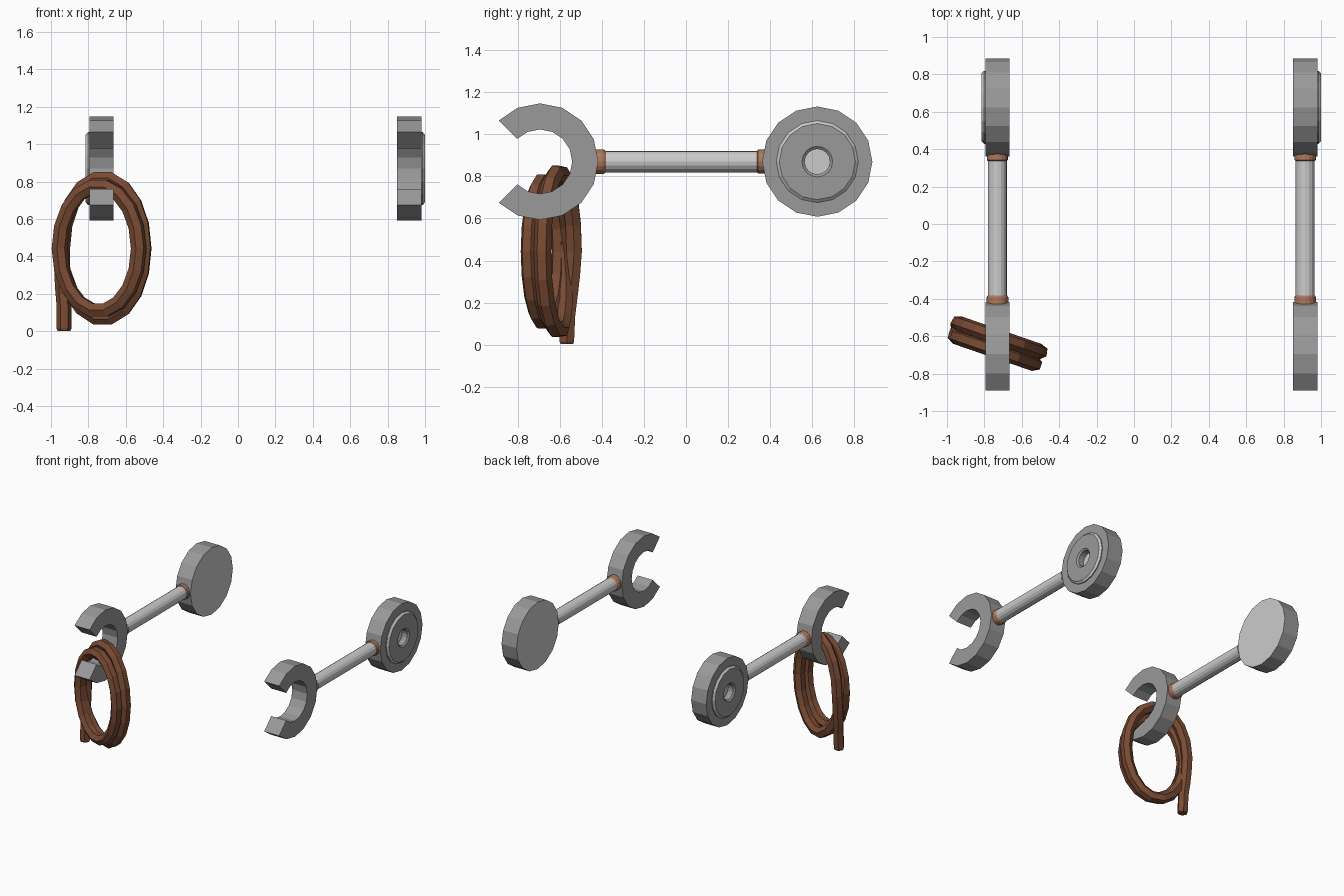
import bpy, bmesh
from math import sin, cos, pi, radians
from mathutils import Vector

if "Cube" in bpy.data.objects:
    bpy.data.objects.remove(bpy.data.objects["Cube"])

ZC = 0.87  # height of the rod axis


def material(name, rgb):
    m = bpy.data.materials.new(name)
    m.diffuse_color = (*rgb, 1)
    m.use_nodes = True
    m.node_tree.nodes["Principled BSDF"].inputs["Base Color"].default_value = m.diffuse_color
    return m


COPPER = material("copper", (0.42, 0.19, 0.11))
ROPE = material("brown_rope", (0.19, 0.07, 0.033))
IRON = material("dark_iron", (0.32, 0.32, 0.32))
STEEL = material("steel", (0.6, 0.6, 0.6))


def finish(name, bm, *mats):
    bmesh.ops.remove_doubles(bm, verts=bm.verts, dist=1e-5)
    bmesh.ops.recalc_face_normals(bm, faces=bm.faces)
    me = bpy.data.meshes.new(name)
    for m in mats:
        me.materials.append(m)
    bm.to_mesh(me)
    bm.free()
    ob = bpy.data.objects.new(name, me)
    bpy.context.collection.objects.link(ob)
    return ob


def lathe(name, profile, place, *mats, second=(), n=16):
    """Revolve (radius, along) pairs; bands listed in second use the second material."""
    bm = bmesh.new()
    rings = []
    for r, h in profile:
        if r == 0:
            rings.append([bm.verts.new(place(h, 0, 0))] * n)
        else:
            rings.append([bm.verts.new(place(h, r * cos(2 * pi * i / n), r * sin(2 * pi * i / n)))
                          for i in range(n)])
    for band, (p, q) in enumerate(zip(rings, rings[1:])):
        for i in range(n):
            j = (i + 1) % n
            f = bm.faces.new(list(dict.fromkeys((p[i], p[j], q[j], q[i]))))
            f.material_index = int(band in second)
    return finish(name, bm, *mats)


def hook(name, x, y, ro, ri, half):
    # three quarters of a ring, open toward the front
    bm = bmesh.new()
    secs = []
    for i in range(13):
        a = radians(-135 + 22.5 * i)
        secs.append([bm.verts.new((x + dx, y + r * cos(a), ZC + r * sin(a)))
                     for r, dx in ((ro, -half), (ro, half), (ri, half), (ri, -half))])
    for p, q in zip(secs, secs[1:]):
        for k in range(4):
            m = (k + 1) % 4
            bm.faces.new((p[k], p[m], q[m], q[k]))
    bm.faces.new(secs[0])
    bm.faces.new(secs[-1])
    return finish(name, bm, IRON)


# Two mirrored brackets: wall plate, rod, collars and open hook
plate = [(0, -0.065), (0.262, -0.065), (0.262, 0.065), (0.195, 0.065), (0.195, 0.072),
         (0.181, 0.085), (0.073, 0.085), (0.06, 0.075), (0.06, 0.03), (0, 0.03)]
STEEL_BANDS = (0, 4, 8)  # back disc, chamfer and hole floor
rod = [(0, -0.44), (0.051, -0.44), (0.051, 0.39), (0, 0.39)]
collars = {
    "hook_collar": [(0, -0.44), (0.058, -0.44), (0.058, -0.391), (0.051, -0.381), (0, -0.381)],
    "plate_collar": [(0, 0.334), (0.048, 0.334), (0.057, 0.343), (0.057, 0.38), (0, 0.38)],
}
for side, x, s in (("left", -0.73, -1), ("right", 0.915, 1)):
    def along_x(h, a, b):
        return (x + s * h, 0.624 + a, ZC + b)

    def along_y(h, a, b):
        return (x + a, h, ZC + b)

    lathe(side + "_wall_plate", plate, along_x, IRON, STEEL, second=STEEL_BANDS)
    lathe(side + "_rod", rod, along_y, STEEL)
    for cname, prof in collars.items():
        lathe(side + "_" + cname, prof, along_y, COPPER)
    hook(side + "_hook", x, -0.694, 0.277, 0.153, 0.065)

# Coiled rope: hanging tail, then two oval turns side by side
U = Vector((cos(radians(19)), -sin(radians(19)), 0))
N = Vector((sin(radians(19)), cos(radians(19)), 0))
CENTRE = Vector((-0.732, -0.64, 0))


def point(u, n, z):
    return CENTRE + U * u + N * n + Vector((0, 0, z))


path = [(point(-0.211, 0.005, 0.002), 0.8), (point(-0.211, 0.005, 0.014), 0.95),
        (point(-0.213, 0.01, 0.14), 0.95), (point(-0.223, 0.018, 0.24), 1),
        (point(-0.229, 0.027, 0.33), 1)]
STEPS = 18
for i in range(2 * STEPS + 2):
    a = pi - 2 * pi * i / STEPS
    t = min(1, max(0, (i - STEPS + 4) / 5))
    n = 0.035 - 0.07 * t
    path.append((point((0.232 - 0.008 * t) * cos(a), n,
                       0.443 + (0.375 - 0.04 * t) * sin(a)), 1))

cu = bpy.data.curves.new("rope_coil", 'CURVE')
cu.dimensions = '3D'
cu.bevel_depth = 0.042
cu.bevel_resolution = 1
cu.use_fill_caps = True
sp = cu.splines.new('POLY')
sp.points.add(len(path) - 1)
sp.use_smooth = False
for p, (co, r) in zip(sp.points, path):
    p.co = (*co, 1)
    p.radius = r
cu.materials.append(ROPE)
rope = bpy.data.objects.new("rope_coil", cu)
bpy.context.collection.objects.link(rope)
bpy.context.view_layer.objects.active = rope
rope.select_set(True)
bpy.ops.object.convert(target='MESH')
